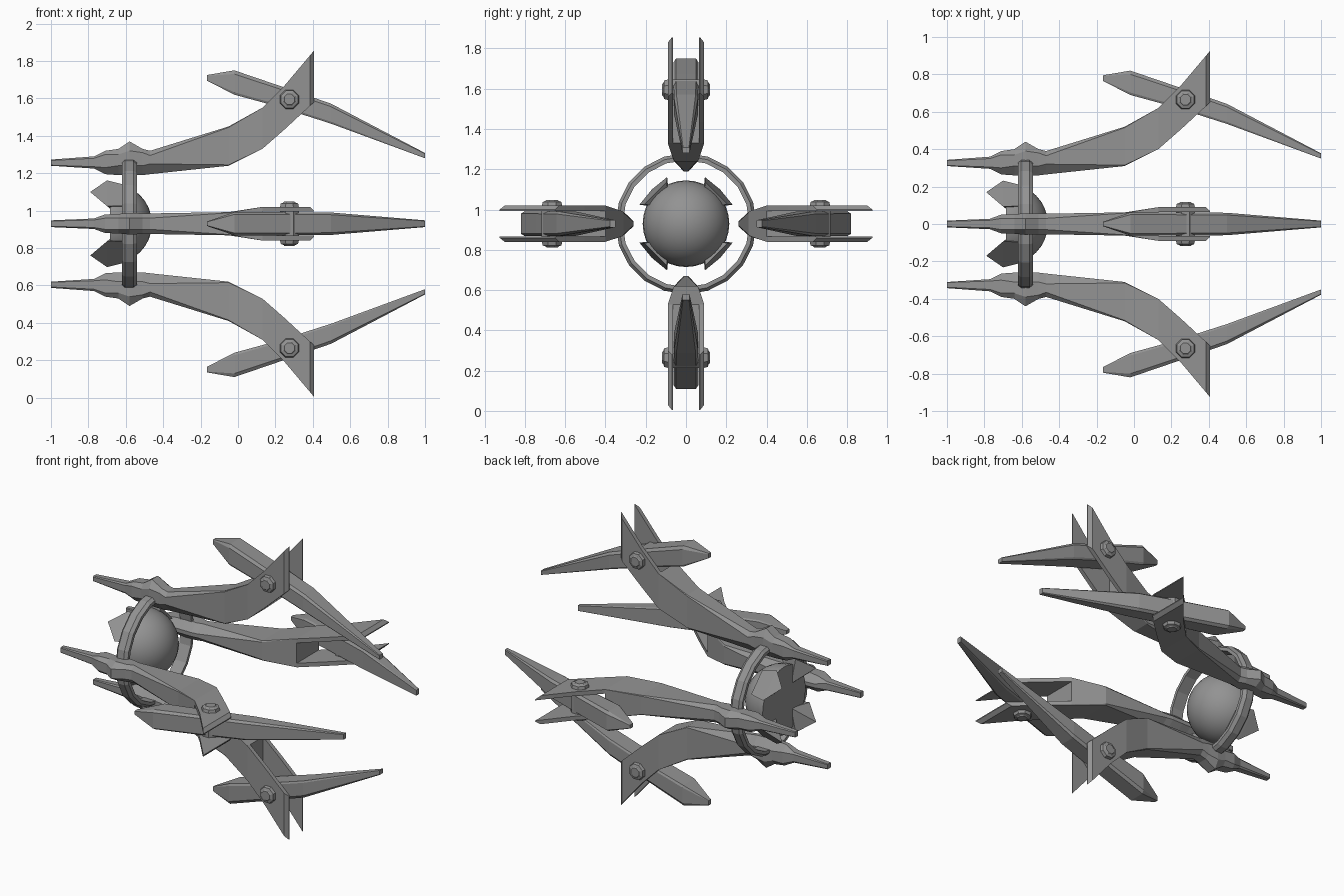
import bpy, bmesh, math
from mathutils import Matrix, Vector

cube = bpy.data.objects.get("Cube")
if cube:
    bpy.data.objects.remove(cube)

AXIS_HEIGHT = 0.93
grey = bpy.data.materials.new("mid_grey_metal")
grey.use_nodes = True
GREY = (0.29, 0.29, 0.29, 1)
grey.diffuse_color = GREY
grey.node_tree.nodes["Principled BSDF"].inputs["Base Color"].default_value = GREY


def finish(name, bm, angle=0):
    """Turn a shape about the long axis, lift it and add it to the scene."""
    bmesh.ops.recalc_face_normals(bm, faces=bm.faces)
    bm.transform(Matrix.Translation((0, 0, AXIS_HEIGHT)) @ Matrix.Rotation(angle, 4, 'X'))
    mesh = bpy.data.meshes.new(name)
    bm.to_mesh(mesh)
    bm.free()
    mesh.materials.append(grey)
    obj = bpy.data.objects.new(name, mesh)
    bpy.context.collection.objects.link(obj)
    return obj


def loft(sections, closed=False):
    """Skin a row of equal-sized point loops, capping the ends if open."""
    bm = bmesh.new()
    loops = [[bm.verts.new(p) for p in s] for s in sections]
    pairs = list(zip(loops, loops[1:]))
    if closed:
        pairs.append((loops[-1], loops[0]))
    for a, b in pairs:
        n = len(a)
        for i in range(n):
            j = (i + 1) % n
            bm.faces.new((a[i], a[j], b[j], b[i]))
    if not closed:
        bm.faces.new(loops[0])
        bm.faces.new(loops[-1])
    return bm


def eight_sided(x, outer, shoulder, hip, keel, w_out, w, w_keel):
    half = [(w_out, outer), (w, shoulder), (w, hip), (w_keel, keel)]
    return [(x, y, r) for y, r in half] + [(x, -y, r) for y, r in reversed(half)]


def polar(x, r, a):
    return Vector((x, -r * math.sin(a), r * math.cos(a)))


# Arm: x, outer, shoulder, hip, keel radius, then half widths
ARM = [
    (-1.0, .343, .338, .313, .31, .014, .018, .014),
    (-.77, .36, .35, .305, .295, .02, .028, .02),
    (-.71, .39, .37, .30, .265, .03, .05, .012),
    (-.64, .40, .37, .31, .26, .03, .052, .012),
    (-.58, .44, .39, .31, .26, .03, .058, .012),
    (-.51, .40, .38, .31, .26, .03, .055, .012),
    (-.47, .39, .365, .32, .265, .03, .055, .012),
    (-.05, .52, .515, .315, .31, .058, .062, .055),
    (.13, .62, .62, .40, .40, .09, .09, .09),
]
# Fork plate: x, outer radius, inner radius, outside half width
PLATE = [(.13, .62, .40, .09), (.25, .74, .505, .09),
         (.385, .90, .63, .09), (.406, .925, .65, .07)]
# Blade: x, outer radius, inner radius, half width
BLADE = [(-.166, .795, .765, .012), (-.02, .82, .69, .062), (.2, .745, .63, .062),
         (.497, .642, .535, .06), (1.0, .378, .35, .018)]


def bolt():
    rings = []
    for y, r in [(-.118, .03), (-.113, .035), (-.108, .05), (-.085, .056),
                 (.085, .056), (.108, .05), (.113, .035), (.118, .03)]:
        rings.append([(.275 + r * math.cos(a), y, .665 + r * math.sin(a))
                      for a in [math.tau * (i + .5) / 8 for i in range(8)]])
    return loft(rings)


for side, turn in [("top", 0), ("front", 1), ("bottom", 2), ("back", 3)]:
    angle = turn * math.pi / 2
    finish(side + "_arm", loft([eight_sided(*s) for s in ARM]), angle)
    for tag, s in [("left", 1), ("right", -1)]:
        plate = [[(x, s * w, o), (x, s * w, i), (x, s * .064, i), (x, s * .064, o)]
                 for x, o, i, w in PLATE]
        finish(f"{side}_fork_plate_{tag}", loft(plate), angle)
    blade = [eight_sided(x, o, o - .15 * (o - i), i + .1 * (o - i), i, w * .8, w, w * .9)
             for x, o, i, w in BLADE]
    finish(side + "_blade", loft(blade), angle)
    finish(side + "_pivot_bolt", bolt(), angle)

# Binding ring with chamfered outside edges
band = [(-.62, .315), (-.62, .335), (-.605, .35), (-.56, .35), (-.54, .335), (-.54, .315)]
SIDES = 20
finish("binding_ring", loft([[polar(x, r, math.tau * k / SIDES) for x, r in band]
                             for k in range(SIDES)], closed=True))

# Smooth half sphere with a flat back
bm = bmesh.new()
bmesh.ops.create_uvsphere(bm, u_segments=32, v_segments=16, radius=.215)
bm.transform(Matrix.Translation((-.675, 0, 0)) @ Matrix.Rotation(math.pi / 2, 4, 'Y'))
cut = bmesh.ops.bisect_plane(bm, geom=bm.verts[:] + bm.edges[:] + bm.faces[:],
                             plane_co=(-.685, 0, 0), plane_no=(-1, 0, 0), clear_outer=True)
rim = [e for e in cut["geom_cut"] if isinstance(e, bmesh.types.BMEdge)]
for f in bm.faces:
    f.smooth = True
for e in rim:
    e.smooth = False
bmesh.ops.holes_fill(bm, edges=rim)
finish("core_dome", bm)

# Pointed claws gripping the dome rim on the diagonals
for n in range(4):
    bm = bmesh.new()
    points = [polar(-.79, .24, 0), polar(-.68, .11, 0)]
    for s in (-1, 1):
        points += [polar(-.70, .25, s * math.radians(23)),
                   polar(-.60, .228, s * math.radians(20))]
    for p in points:
        bm.verts.new(p)
    bmesh.ops.convex_hull(bm, input=bm.verts)
    finish(f"dome_claw_{n + 1}", bm, math.pi / 4 + n * math.pi / 2)
